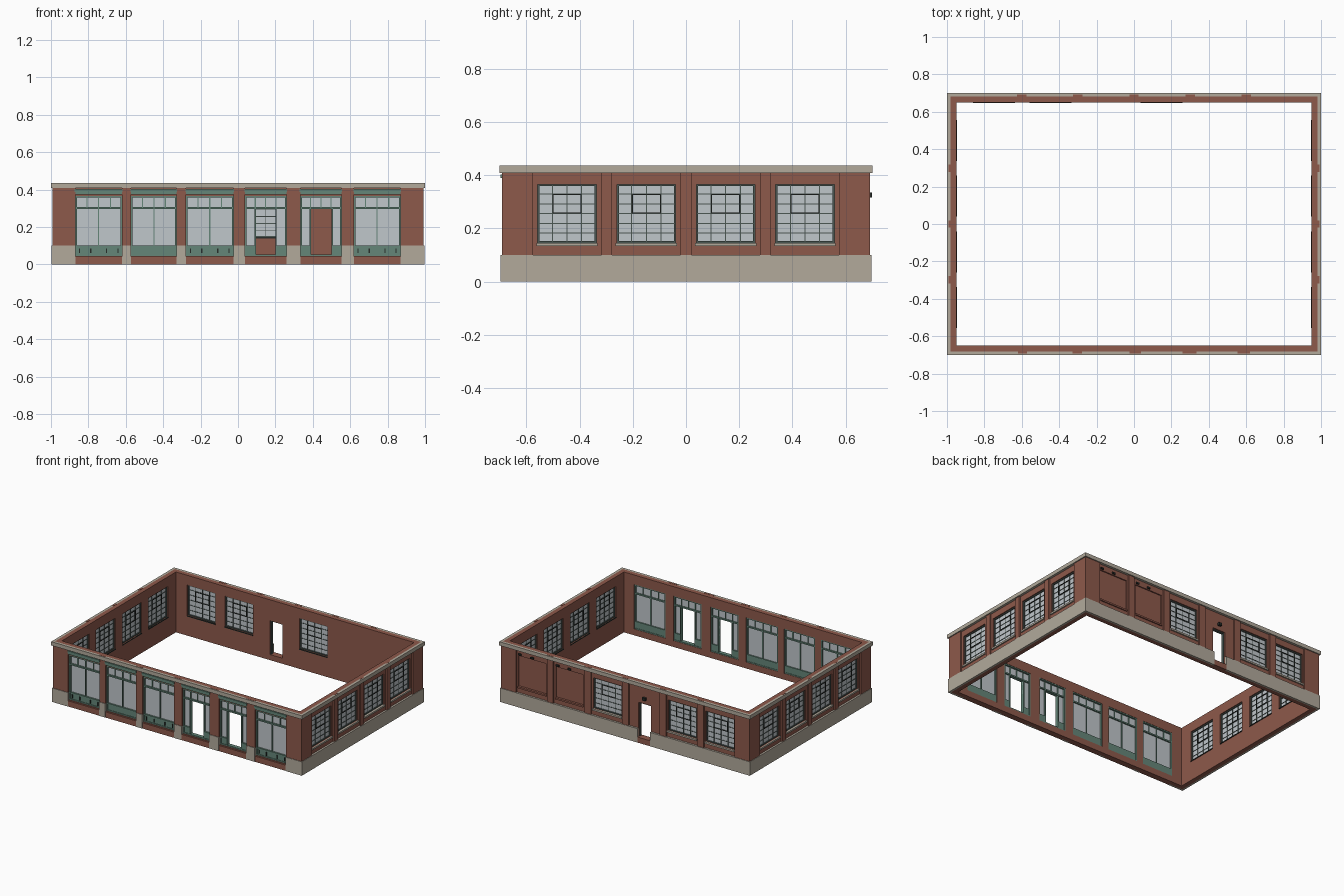
import bpy
import bmesh

cube = bpy.data.objects.get("Cube")
if cube:
    bpy.data.objects.remove(cube, do_unlink=True)


def material(name, rgb):
    m = bpy.data.materials.new(name)
    m.use_nodes = True
    m.diffuse_color = (*rgb, 1)
    m.node_tree.nodes["Principled BSDF"].inputs["Base Color"].default_value = (*rgb, 1)
    return m


BRICK = material("red brick", (0.27, 0.1, 0.07))
STONE = material("pale stone", (0.445, 0.4, 0.33))
GREEN = material("shop green", (0.13, 0.24, 0.19))
GLASS = material("pale glass", (0.53, 0.57, 0.6))
STEEL = material("window steel", (0.07, 0.095, 0.085))
DARK = material("dark metal", (0.02, 0.025, 0.022))

HALF_X, HALF_Y = 1.0, 0.7
INNER, FACE, PIER, BASE = 0.05, 0.018, 0.008, 0.004   # depths in from the outline
COPING, TOP = 0.408, 0.435
parts = {}


def box(side, part, mat, u0, u1, d0, d1, z0, z1):
    """Box on one wall: u runs along the wall, d is depth inward, z is height."""
    if side in ("front", "back"):
        s = -1 if side == "front" else 1
        a, b = s * (HALF_Y - d0), s * (HALF_Y - d1)
        lo, hi = (u0, min(a, b), z0), (u1, max(a, b), z1)
    else:
        s = -1 if side == "left" else 1
        a, b = s * (HALF_X - d0), s * (HALF_X - d1)
        lo, hi = (min(a, b), u0, z0), (max(a, b), u1, z1)
    parts.setdefault((side + "_" + part, mat), []).append((lo, hi))


def wall(side, half, holes):
    """Brick wall made of strips around its sorted openings."""
    u = -half
    for u0, u1, z0, z1 in holes:
        box(side, "wall", BRICK, u, u0, FACE, INNER, 0, TOP)
        box(side, "wall", BRICK, u0, u1, FACE, INNER, 0, z0)
        box(side, "wall", BRICK, u0, u1, FACE, INNER, z1, TOP)
        u = u1
    box(side, "wall", BRICK, u, half, FACE, INNER, 0, TOP)


def frame(side, part, mat, u0, u1, d0, d1, z0, z1, w):
    box(side, part, mat, u0, u0 + w, d0, d1, z0, z1)
    box(side, part, mat, u1 - w, u1, d0, d1, z0, z1)
    box(side, part, mat, u0 + w, u1 - w, d0, d1, z0, z0 + w)
    box(side, part, mat, u0 + w, u1 - w, d0, d1, z1 - w, z1)


def bars(side, part, mat, u0, u1, d0, d1, z0, z1, cols, rows, w):
    for i in range(1, cols):
        u = u0 + (u1 - u0) * i / cols
        box(side, part, mat, u - w / 2, u + w / 2, d0, d1, z0, z1)
    for j in range(1, rows):
        z = z0 + (z1 - z0) * j / rows
        box(side, part, mat, u0, u1, d0, d1, z - w / 2, z + w / 2)


def steel_window(side, u0, u1, z0, z1):
    """Multi-pane window with a tilting vent in the middle."""
    box(side, "window_glass", GLASS, u0, u1, 0.033, 0.036, z0, z1)
    frame(side, "window_frames", STEEL, u0, u1, 0.026, 0.043, z0, z1, 0.007)
    bars(side, "window_bars", STEEL, u0, u1, 0.03, 0.039, z0, z1, 4, 6, 0.0035)
    mid, w, h = (u0 + u1) / 2, (u1 - u0) / 4, (z1 - z0) / 6
    frame(side, "window_vents", DARK, mid - w, mid + w, 0.027, 0.042,
          z0 + 3 * h, z0 + 5 * h, 0.004)
    box(side, "window_sills", STONE, u0 - 0.005, u1 + 0.005, 0.009, 0.03, z0 - 0.012, z0)
    box(side, "inner_sills", DARK, u0, u1, 0.045, 0.054, z0 - 0.006, z0)


def shop_transom(u0, u1, z0, z1):
    box("front", "transom_glass", GLASS, u0, u1, 0.032, 0.036, z0, z1)
    bars("front", "transom_bars", GREEN, u0, u1, 0.025, 0.042, z0, z1, 4, 1, 0.006)


def shop_panel(u0, u1, glass_top):
    """Panelled base with a glass pane above it."""
    box("front", "bulkheads", GREEN, u0, u1, 0.024, 0.045, SILL, 0.1)
    frame("front", "bulkhead_trim", GREEN, u0, u1, 0.02, 0.024, SILL, 0.1, 0.007)
    box("front", "shop_glass", GLASS, u0, u1, 0.032, 0.036, 0.1, glass_top)


# Side walls
Z0, Z1 = 0.145, 0.365
side_windows = [(c - 0.11, c + 0.11, Z0, Z1) for c in (-0.447, -0.149, 0.149, 0.447)]
for side in ("left", "right"):
    wall(side, HALF_Y - FACE, side_windows)
    for hole in side_windows:
        steel_window(side, *hole)
    for c in (-0.298, 0, 0.298):
        box(side, "piers", BRICK, c - 0.02, c + 0.02, PIER, FACE, 0.1, TOP + 0.001)
    for u0, u1 in ((-0.692, -0.575), (0.575, 0.692)):
        box(side, "piers", BRICK, u0, u1, PIER, FACE, 0.1, COPING)
    box(side, "plinth", STONE, -0.696, 0.696, BASE, FACE, 0, 0.1)
    box(side, "coping", STONE, -HALF_Y + FACE, HALF_Y - FACE, 0, FACE, COPING, TOP)

# Front wall with six shop bays
SILL, HEAD, BAR = 0.045, 0.367, 0.3
front_bays = [(-0.87, -0.62), (-0.572, -0.328), (-0.277, -0.025),
              (0.037, 0.258), (0.333, 0.553), (0.62, 0.868)]
door_ways = {3: (0.095, 0.2), 4: (0.39, 0.5)}
wall("front", HALF_X - INNER, [(a, b, SILL, HEAD) for a, b in front_bays])
for i, (a, b) in enumerate(front_bays):
    frame("front", "shop_frames", GREEN, a, b, 0.02, 0.048, SILL, HEAD, 0.008)
    box("front", "transom_rails", GREEN, a, b, 0.02, 0.045, BAR - 0.004, BAR + 0.006)
    shop_transom(a, b, BAR, HEAD)
    if i in door_ways:
        d0, d1 = door_ways[i]
        shop_panel(a, d0, BAR)
        shop_panel(d1, b, BAR)
        for u in (d0 - 0.007, d1):
            box("front", "door_posts", GREEN, u, u + 0.007, 0.02, 0.046, SILL, BAR)
    else:
        shop_panel(a, b, BAR)
        mid = (a + b) / 2
        box("front", "mullions", GREEN, mid - 0.003, mid + 0.003, 0.024, 0.043, SILL, BAR)
        if i != 1:
            for t in (0.09, 0.33, 0.67, 0.91):
                u = a + (b - a) * t
                box("front", "vents", DARK, u - 0.003, u + 0.003, 0.018, 0.024, 0.06, 0.085)
    # Cornice and brick step of the bay
    box("front", "cornices", GREEN, a, b, 0.008, FACE, 0.375, 0.388)
    box("front", "cornices", GREEN, a - 0.003, b + 0.003, 0.003, FACE, 0.388, 0.402)
    box("front", "steps", BRICK, a, b, 0.006, FACE, 0, SILL - 0.004)

edges = [-0.982] + [u for bay in front_bays for u in bay] + [0.982]
for u0, u1 in zip(edges[::2], edges[1::2]):
    corner = abs(u0) > 0.9 or abs(u1) > 0.9
    box("front", "piers", BRICK, u0, u1, PIER, FACE, 0.1, COPING if corner else TOP + 0.001)
    box("front", "pier_bases", STONE, u0, u1, BASE, FACE, 0, 0.1)

# Back wall: windows, a doorway and two bricked-up openings
back_windows = [(-0.86, -0.635), (-0.56, -0.335), (0.035, 0.26)]
blanks = [(0.34, 0.56), (0.635, 0.86)]
door = (-0.2, -0.1, 0.04, 0.285)
wall("back", HALF_X - INNER,
     sorted([(a, b, Z0, Z1) for a, b in back_windows + blanks] + [door]))
for a, b in back_windows:
    steel_window("back", a, b, Z0, Z1)
for a, b in blanks:
    box("back", "infill", BRICK, a, b, 0.026, INNER, Z0, Z1)
    box("back", "window_sills", BRICK, a, b, 0.01, 0.026, Z0 - 0.012, Z0)
    for u in (b - 0.015, (a + b) / 2):
        box("back", "brackets", DARK, u - 0.012, u + 0.012, 0.01, FACE, 0.372, 0.384)
for c in (-0.6, -0.3, 0, 0.3, 0.6):
    box("back", "piers", BRICK, c - 0.025, c + 0.025, PIER, FACE, 0.1, TOP + 0.001)
for u0, u1 in ((-0.982, -0.87), (0.87, 0.982)):
    box("back", "piers", BRICK, u0, u1, PIER, FACE, 0.1, COPING)
for u0, u1 in ((-0.982, door[0]), (door[1], 0.982)):
    box("back", "plinth", STONE, u0, u1, BASE, FACE, 0, 0.1)
box("back", "door_step", BRICK, door[0], door[1], BASE, FACE, 0, door[2])
for u in (door[0], door[1] - 0.006):
    box("back", "door_posts", STEEL, u, u + 0.006, 0.026, 0.044, door[2], door[3])
box("back", "door_head", STEEL, door[0], door[1], 0.026, 0.044, door[3] - 0.006, door[3])
box("back", "door_lamp", DARK, -0.162, -0.138, 0.001, FACE, 0.315, 0.335)

for side in ("front", "back"):
    box(side, "coping", STONE, -HALF_X, HALF_X, 0, FACE, COPING, TOP)

# Turn the collected boxes into objects
for (name, mat), boxes in parts.items():
    bm = bmesh.new()
    for lo, hi in boxes:
        verts = bmesh.ops.create_cube(bm, size=1)["verts"]
        for v in verts:
            v.co = [(l + h) / 2 + c * (h - l) for l, h, c in zip(lo, hi, v.co)]
    mesh = bpy.data.meshes.new(name)
    bm.to_mesh(mesh)
    bm.free()
    mesh.materials.append(mat)
    bpy.context.collection.objects.link(bpy.data.objects.new(name, mesh))
